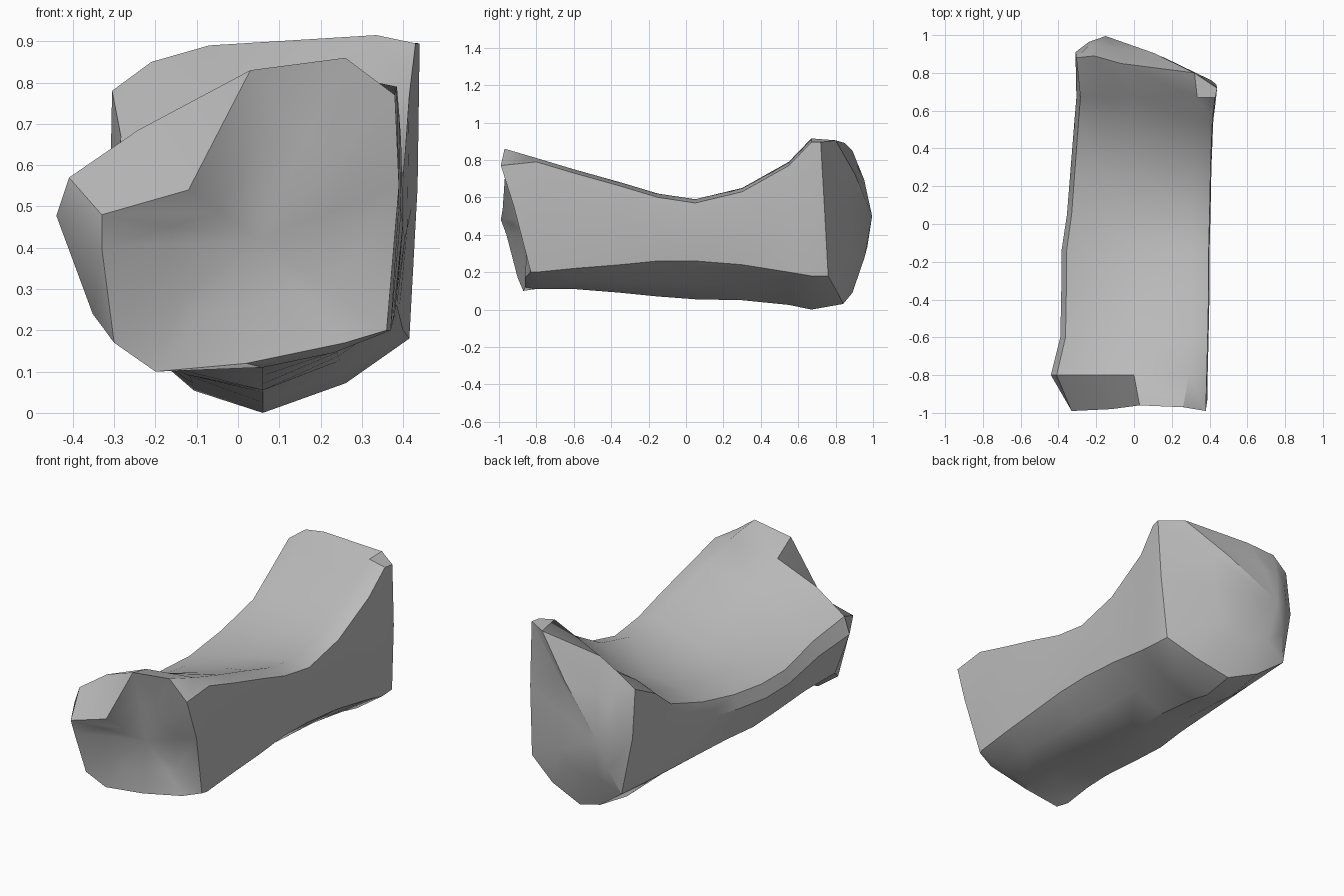
import bpy, bmesh
from mathutils import Vector

if "Cube" in bpy.data.objects:
    bpy.data.objects.remove(bpy.data.objects["Cube"])

stone = bpy.data.materials.new("stone grey")
stone.diffuse_color = (0.5, 0.5, 0.5, 1)
stone.use_nodes = True
stone.node_tree.nodes["Principled BSDF"].inputs["Base Color"].default_value = stone.diffuse_color

# Stations along the rock: y, left x, right x, right-bottom z, right-top z,
# middle-top z, left-top z, left-bottom z, keel z
STATIONS = [
    (-.80, -.44, .39, .20, .81, .78, .57, .24, .11),
    (-.60, -.39, .395, .22, .75, .68, .50, .21, .11),
    (-.35, -.385, .40, .24, .68, .59, .43, .19, .09),
    (-.15, -.385, .40, .26, .62, .54, .43, .18, .07),
    (.05, -.355, .405, .26, .59, .52, .44, .18, .055),
    (.30, -.335, .41, .24, .65, .55, .49, .18, .05),
    (.55, -.315, .42, .20, .79, .64, .57, .18, .025),
    (.67, -.305, .435, .18, .915, .74, .67, .18, .0),
]
# Outlines of the two broken ends, in the same point order as a section
FRONT = [(.36, -.83, .20), (.39, -.92, .55), (.38, -.99, .77), (.26, -.97, .86),
         (.03, -.96, .83), (-.12, -.98, .54), (-.33, -.99, .48), (-.33, -.96, .40),
         (-.30, -.90, .17), (-.20, -.87, .10), (.02, -.86, .12), (.26, -.86, .17)]
BACK = [(.41, .76, .18), (.435, .74, .55), (.44, .72, .895), (.32, .80, .905),
        (-.07, .85, .89), (-.21, .89, .85), (-.305, .88, .78), (-.31, .91, .52),
        (-.25, .92, .20), (-.10, .89, .09), (.06, .84, .03), (.25, .81, .09)]


def section(y, xl, xr, rb, rt, tm, lt, lb, kb):
    """Lopsided ring: upright right side, sloping top, keeled underside."""
    return [(xr - .02, y, rb), (xr, y, (rb + rt) / 2), (xr - .005, y, rt - .02),
            (xr - .10, y, rt), (.0, y, tm), (xl * .55, y, (tm + lt) / 2 + .01),
            (xl * .93, y, lt), (xl, y, lt * .72 + lb * .28), (xl * .8, y, lb),
            (xl * .35, y, kb * .7 + lb * .3), (.06, y, kb),
            (xr * .6, y, kb * .6 + rb * .4)]


def shrink(ring, centre, t, push):
    """Inner ring of an end face, moved along y."""
    c = Vector(centre)
    return [Vector(p).lerp(c, t) + Vector((0, push, 0)) for p in ring]


bm = bmesh.new()
front_mid, back_mid = (.05, -.87, .42), (-.15, .975, .50)
rings = [shrink(FRONT, front_mid, .45, .01), FRONT]
rings += [section(*s) for s in STATIONS]
rings += [BACK, shrink(BACK, back_mid, .45, .025)]
loops = [[bm.verts.new(p) for p in ring] for ring in rings]
n = len(FRONT)

# Skin between rings
for a, b in zip(loops, loops[1:]):
    for i in range(n):
        j = (i + 1) % n
        bm.faces.new((a[i], a[j], b[j], b[i]))
# Close the ends
for loop, mid in ((loops[0], front_mid), (loops[-1], (-.15, .995, .50))):
    c = bm.verts.new(mid)
    for i in range(n):
        bm.faces.new((loop[i], loop[(i + 1) % n], c))
bmesh.ops.recalc_face_normals(bm, faces=bm.faces[:])

mesh = bpy.data.meshes.new("rock")
bm.to_mesh(mesh)
bm.free()
mesh.materials.append(stone)
rock = bpy.data.objects.new("rock", mesh)
bpy.context.collection.objects.link(rock)
bpy.context.view_layer.objects.active = rock
rock.select_set(True)
bpy.ops.object.shade_smooth_by_angle(angle=0.6)
